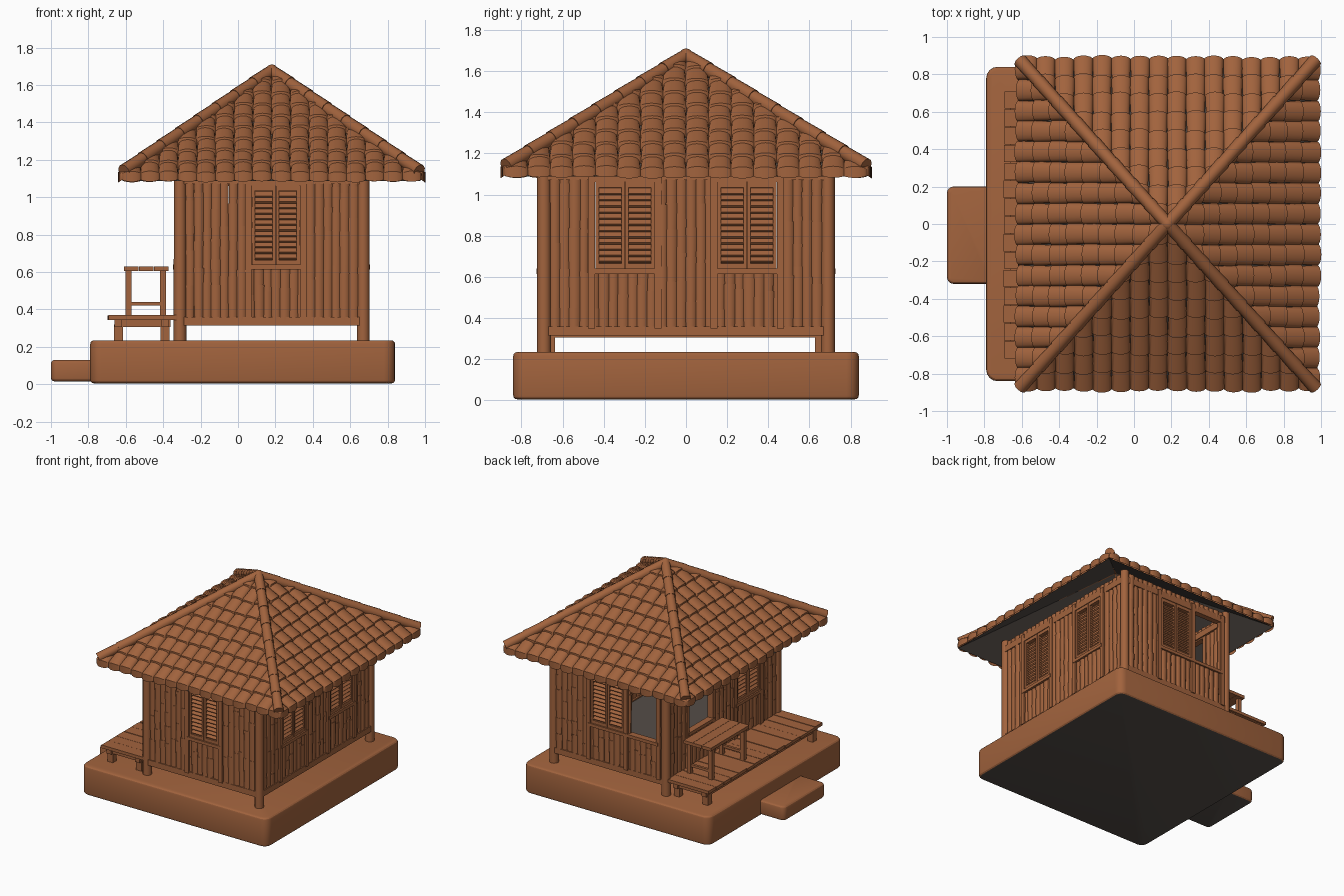
import bpy, bmesh, math, random
from mathutils import Matrix, Vector

if "Cube" in bpy.data.objects:
    bpy.data.objects.remove(bpy.data.objects["Cube"])

random.seed(4)
clay = bpy.data.materials.new("terracotta brown")
clay.diffuse_color = (0.36, 0.125, 0.047, 1)
clay.use_nodes = True
clay.node_tree.nodes["Principled BSDF"].inputs["Base Color"].default_value = clay.diffuse_color
dark = bpy.data.materials.new("dark grey brown")
dark.diffuse_color = (0.09, 0.075, 0.065, 1)
dark.use_nodes = True
dark.node_tree.nodes["Principled BSDF"].inputs["Base Color"].default_value = dark.diffuse_color
CX = 0.18                                   # centre of the house in x


def finish(name, bm, matrix=None, angle=0.7, mats=(clay,), dark_below=False):
    if matrix:
        bm.transform(matrix)
    bmesh.ops.recalc_face_normals(bm, faces=bm.faces[:])
    for f in bm.faces:
        f.smooth = True
        if dark_below and f.normal.z < -0.9:
            f.material_index = 1
    for e in bm.edges:
        e.smooth = e.is_manifold and e.calc_face_angle(0) < angle
    me = bpy.data.meshes.new(name)
    bm.to_mesh(me)
    bm.free()
    for m in mats:
        me.materials.append(m)
    ob = bpy.data.objects.new(name, me)
    bpy.context.collection.objects.link(ob)
    return ob


def box(bm, x0, x1, y0, y1, z0, z1, tilt=0):
    m = (Matrix.Translation(((x0 + x1) / 2, (y0 + y1) / 2, (z0 + z1) / 2))
         @ Matrix.Rotation(tilt, 4, 'X') @ Matrix.Diagonal((x1 - x0, y1 - y0, z1 - z0, 1)))
    bmesh.ops.create_cube(bm, size=1, matrix=m)


def rod(bm, a, b, r0, r1, sides=12):
    a, b = Vector(a), Vector(b)
    m = Matrix.Translation((a + b) / 2) @ (b - a).to_track_quat('Z', 'Y').to_matrix().to_4x4()
    bmesh.ops.create_cone(bm, cap_ends=True, segments=sides, radius1=r0, radius2=r1,
                          depth=(b - a).length, matrix=m)


def slab(name, x0, x1, y0, y1, z0, z1, corner, edge):
    bm = bmesh.new()
    box(bm, x0, x1, y0, y1, z0, z1)
    up = [e for e in bm.edges if abs(e.verts[0].co.z - e.verts[1].co.z) > 0.01]
    bmesh.ops.bevel(bm, geom=up, offset=corner, segments=4, profile=0.5, affect='EDGES')
    bm.normal_update()
    rim = [e for e in bm.edges if abs(e.verts[0].co.z - e.verts[1].co.z) < 0.001
           and any(abs(f.normal.z) > 0.9 for f in e.link_faces)]
    bmesh.ops.bevel(bm, geom=rim, offset=edge, segments=3, profile=0.5, affect='EDGES')
    finish(name, bm, angle=0.4, mats=(clay, dark), dark_below=True)


# ground slab and entrance step
slab("base_slab", -0.79, 0.84, -0.84, 0.84, 0.005, 0.235, 0.06, 0.02)
slab("entrance_step", -1.0, -0.74, -0.32, 0.2, 0.015, 0.13, 0.035, 0.02)

# corner posts, bottom beams, top beams and floor
bm = bmesh.new()
for sx in (-1, 1):
    for sy in (-1, 1):
        rod(bm, (CX + sx * 0.49, sy * 0.69, 0.2), (CX + sx * 0.49, sy * 0.69, 1.17), 0.034, 0.033)
finish("corner_posts", bm)
bm = bmesh.new()
for z0, z1 in ((0.315, 0.36), (1.07, 1.12)):
    for s in (-1, 1):
        box(bm, CX - 0.5, CX + 0.5, s * 0.69 - 0.025, s * 0.69 + 0.025, z0, z1)
        box(bm, CX + s * 0.49 - 0.025, CX + s * 0.49 + 0.025, -0.7, 0.7, z0, z1)
finish("wall_beams", bm)
bm = bmesh.new()
box(bm, CX - 0.48, CX + 0.48, -0.68, 0.68, 0.32, 0.35)
finish("floor", bm, mats=(dark,))


# walls: local x runs along the wall, local y points outward
def bamboo(bm, a, w, z0, z1):
    z, off = z0, random.uniform(-0.004, 0.004)
    while z < z1 - 0.01:
        top = min(z1, z + random.uniform(0.1, 0.32))
        if z1 - top < 0.05:
            top = z1
        m = (Matrix.Translation((a + random.uniform(-.002, .002), off, (z + top) / 2))
             @ Matrix.Diagonal((w * 0.56, 0.018, 1, 1)))
        bmesh.ops.create_cone(bm, cap_ends=True, segments=10, radius1=0.95,
                              radius2=random.uniform(1.02, 1.15), depth=top - z, matrix=m)
        z = top


def shutters(bm, a0, a1, z0, z1):
    mid = (a0 + a1) / 2
    box(bm, a0, a1, -0.02, -0.008, z0, z1)
    for l, r in ((a0, mid - 0.002), (mid + 0.002, a1)):
        for s0, s1 in ((l, l + 0.016), (r - 0.016, r)):
            box(bm, s0, s1, -0.012, 0.02, z0, z1)
        for b0, b1 in ((z0, z0 + 0.025), (z1 - 0.025, z1)):
            box(bm, l, r, -0.012, 0.02, b0, b1)
        n = 12
        for i in range(n):
            z = z0 + 0.03 + (i + 0.5) * (z1 - z0 - 0.06) / n
            box(bm, l + 0.01, r - 0.01, -0.018, 0.02, z - 0.006, z + 0.006, -0.75)


def wall(name, matrix, half, studs, closed, opened):
    bm = bmesh.new()
    n = round(2 * half / 0.047)
    w = 2 * half / n
    for i in range(n):
        a = -half + (i + 0.5) * w
        gap = any(a0 - 0.01 < a < a1 + 0.01 for a0, a1 in closed + opened)
        bamboo(bm, a, w * random.uniform(0.95, 1.12), 0.34, 0.62 if gap else 1.15)
        if gap:
            bamboo(bm, a, w, 1.07, 1.15)
    finish(name + "_bamboo", bm, matrix)
    bm = bmesh.new()
    for a in studs:
        box(bm, a - 0.017, a + 0.017, -0.02, 0.028, 0.35, 1.12)
    for a0, a1 in closed + opened:
        box(bm, a0 - 0.02, a1 + 0.02, -0.02, 0.032, 0.615, 0.64)
        box(bm, a0 - 0.02, a1 + 0.02, -0.02, 0.026, 1.06, 1.085)
    for a0, a1 in closed:
        shutters(bm, a0, a1, 0.64, 1.06)
    finish(name + "_frames_and_shutters", bm, matrix)


def frame(along, out, origin):
    m = Matrix((along, out, (0, 0, 1))).transposed().to_4x4()
    return Matrix.Translation(origin) @ m


wall("front_wall", frame((1, 0, 0), (0, -1, 0), (CX, -0.695, 0)), 0.46,
     (-0.125, 0.17), [(-0.105, 0.15)], [])
wall("back_wall", frame((1, 0, 0), (0, 1, 0), (CX, 0.695, 0)), 0.46,
     (-0.44, -0.155, 0.17), [(-0.135, 0.15)], [(-0.42, -0.175)])
wall("right_wall", frame((0, 1, 0), (1, 0, 0), (CX + 0.495, 0, 0)), 0.66,
     (-0.46, -0.135, 0.135, 0.46), [(-0.44, -0.153), (0.153, 0.44)], [])
wall("left_wall", frame((0, 1, 0), (-1, 0, 0), (CX - 0.495, 0, 0)), 0.66,
     (-0.46, -0.135, 0.135, 0.46), [(-0.44, -0.153)], [(0.153, 0.44)])

# roof: barrel tiles built flat as (across, fraction up, height), clipped at the hips
RX, RY, Z0, RISE = 0.80, 0.88, 1.105, 0.555


def roof_side(name, half, place, cols, rows):
    bm = bmesh.new()
    w, dt, seg = 2 * half / cols, 1 / rows, 8
    for c in range(cols):
        u = -half + (c + 0.5) * w
        for r in range(rows):
            t0 = r * dt + random.uniform(0.0, 0.014)
            if abs(u) - w / 2 > half * (1 - t0):
                continue
            du = random.uniform(-0.004, 0.004)
            rings = []
            for t, rad, base, h, bow in ((t0, .54, -.012, .0, .028), (t0, .54, .008, .036, .028),
                                         (t0 + dt * 1.1, .47, -.008, .036, 0)):
                ring = []
                for k in range(seg + 1):
                    g = math.pi * k / seg
                    s = math.sin(g)
                    ring.append(bm.verts.new((u + du - math.cos(g) * w * rad, t - bow * s, base + h * s)))
                rings.append(ring)
            for a, b in zip(rings, rings[1:]):
                for k in range(seg):
                    bm.faces.new((a[k], a[k + 1], b[k + 1], b[k]))
    for s in (-1, 1):
        bmesh.ops.bisect_plane(bm, geom=bm.verts[:] + bm.edges[:] + bm.faces[:], dist=1e-5,
                               plane_co=(0, 1, 0), plane_no=(s, half, 0), clear_outer=True)
    for v in bm.verts:
        u, t, h = v.co
        x, y = place(u, 1 - t)
        v.co = (CX + x, y, Z0 + RISE * t + h)
    finish(name, bm)


roof_side("front_roof_tiles", RX, lambda u, d: (u, -RY * d), 16, 9)
roof_side("back_roof_tiles", RX, lambda u, d: (-u, RY * d), 16, 9)
roof_side("right_roof_tiles", RY, lambda u, d: (RX * d, u), 16, 9)
roof_side("left_roof_tiles", RY, lambda u, d: (-RX * d, -u), 16, 9)

# dark lining under the tiles
bm = bmesh.new()
peak = bm.verts.new((CX, 0, Z0 + RISE - 0.018))
rim = [bm.verts.new((CX + sx * RX, sy * RY, Z0 - 0.018)) for sx, sy in ((-1, -1), (1, -1), (1, 1), (-1, 1))]
for i in range(4):
    bm.faces.new((rim[i], rim[(i + 1) % 4], peak))
finish("roof_lining", bm, angle=0.1, mats=(dark,))

# hip ridges made of overlapping round caps
bm = bmesh.new()
top = Vector((CX, 0, 1.675))
for sx in (-1, 1):
    for sy in (-1, 1):
        low = Vector((CX + sx * 0.79, sy * 0.875, 1.14))
        for i in range(8):
            rod(bm, low.lerp(top, i / 8), low.lerp(top, (i + 1.1) / 8 if i < 7 else 1), 0.037, 0.033)
bmesh.ops.create_icosphere(bm, subdivisions=2, radius=0.036, matrix=Matrix.Translation(top))
finish("hip_ridges", bm)

# side deck: planks, bearers and short legs
bm = bmesh.new()
n = 15
for i in range(n):
    y = -0.72 + i * 1.43 / n
    j = random.uniform(-0.004, 0.004)
    box(bm, -0.695 + j, -0.33, y + 0.002, y + 1.43 / n - 0.002, 0.345, 0.368 + j / 2)
finish("deck_planks", bm)
bm = bmesh.new()
for x in (-0.64, -0.39):
    box(bm, x - 0.02, x + 0.02, -0.7, 0.69, 0.305, 0.347)
    for y in (-0.66, 0.65):
        box(bm, x - 0.024, x + 0.024, y - 0.024, y + 0.024, 0.22, 0.32)
for y in (-0.66, 0.65):
    box(bm, -0.66, -0.36, y - 0.02, y + 0.02, 0.305, 0.345)
finish("deck_frame", bm)

# bench on the deck
bm = bmesh.new()
for i in range(3):
    x = -0.61 + i * 0.08
    box(bm, x + 0.001, x + 0.079, 0.08, 0.56, 0.605, 0.63)
for y in (0.12, 0.52):
    for x in (-0.585, -0.4):
        box(bm, x - 0.016, x + 0.016, y - 0.016, y + 0.016, 0.36, 0.61)
    box(bm, -0.585, -0.4, y - 0.01, y + 0.01, 0.42, 0.44)
finish("bench", bm)
